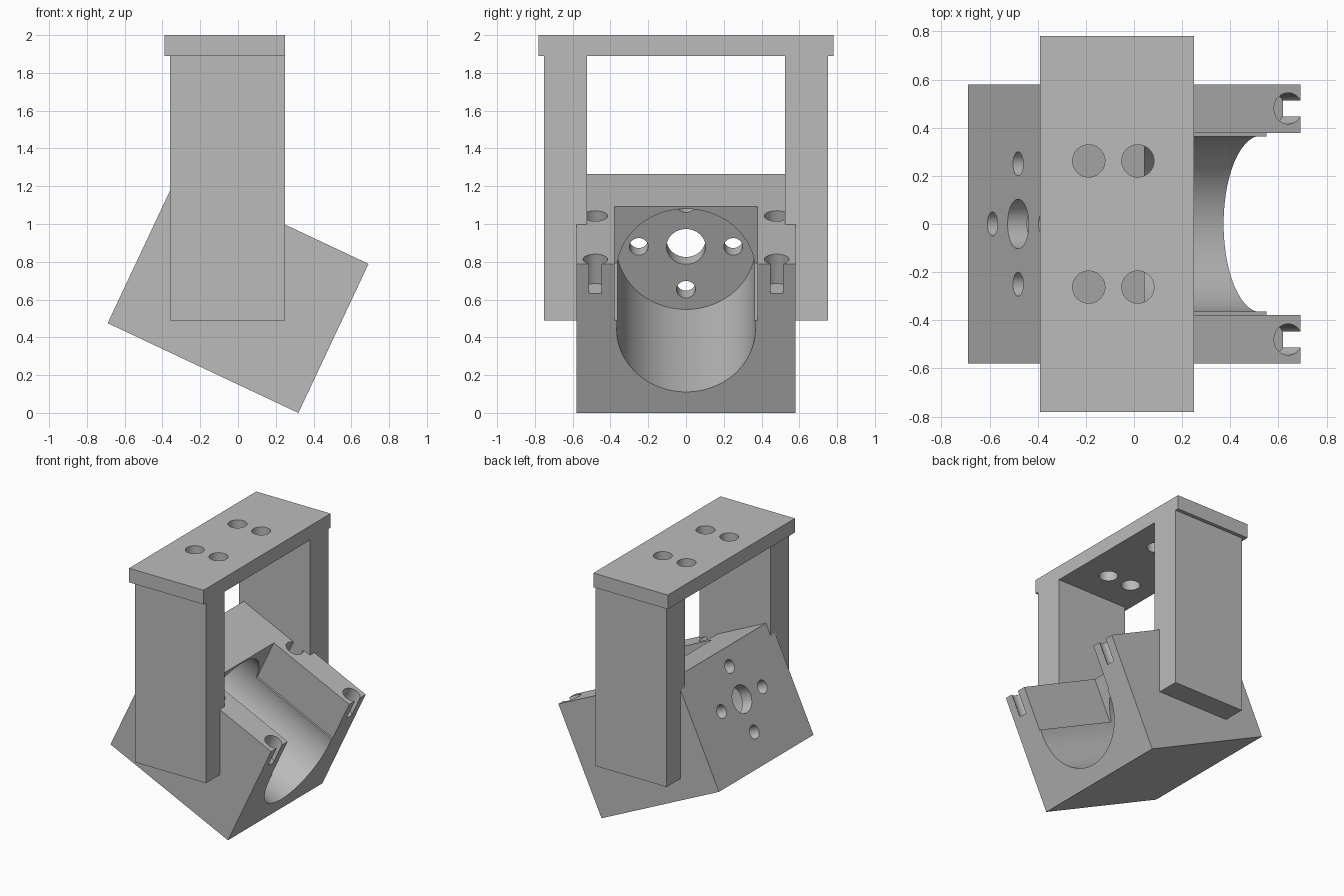
import bpy
from math import radians, cos, sin
from mathutils import Matrix

cube = bpy.data.objects.get("Cube")
if cube:
    bpy.data.objects.remove(cube, do_unlink=True)

grey = bpy.data.materials.new("plain grey")
grey.use_nodes = True
COLOUR = (0.5, 0.5, 0.5, 1)
grey.diffuse_color = COLOUR
grey.node_tree.nodes["Principled BSDF"].inputs["Base Color"].default_value = COLOUR


def box(name, low, high):
    mid = [(a + b) / 2 for a, b in zip(low, high)]
    bpy.ops.mesh.primitive_cube_add(size=1, location=mid)
    ob = bpy.context.object
    ob.name = name
    ob.scale = [b - a for a, b in zip(low, high)]
    bpy.ops.object.transform_apply(location=True, rotation=True, scale=True)
    ob.data.materials.append(grey)
    return ob


def rod(radius, start, length, axis="Z", sides=48):
    """Round cutter running from start along +X or +Z."""
    bpy.ops.mesh.primitive_cylinder_add(radius=radius, depth=length, vertices=sides)
    ob = bpy.context.object
    turn = Matrix.Rotation(radians(90), 4, "Y") if axis == "X" else Matrix()
    ob.data.transform(Matrix.Translation(start) @ turn @ Matrix.Translation((0, 0, length / 2)))
    ob.data.materials.append(grey)
    return ob


def cut(target, cutters):
    for c in cutters:
        c.hide_render = True
        mod = target.modifiers.new("cut", "BOOLEAN")
        mod.operation = "DIFFERENCE"
        mod.solver = "EXACT"
        mod.object = c
        bpy.context.view_layer.objects.active = target
        bpy.ops.object.modifier_apply(modifier=mod.name)
        bpy.data.objects.remove(c, do_unlink=True)


def smooth(ob):
    bpy.ops.object.select_all(action="DESELECT")
    ob.select_set(True)
    bpy.context.view_layer.objects.active = ob
    bpy.ops.object.shade_smooth_by_angle(angle=radians(30))


# Tilted holder, built upright with its rear lower edge at the origin
LENGTH, HEIGHT, AXIS = 1.116, 0.872, 0.49
holder = box("motor_holder", (0, -0.58, 0), (LENGTH, 0.58, HEIGHT))
cutters = [
    rod(0.367, (0.09, 0, AXIS), 1.3, "X", 96),              # main bore
    box("slot", (0.4, -0.378, 0.54), (1.4, 0.378, 1.1)),    # open top
    rod(0.103, (-0.1, 0, AXIS), 0.3, "X"),                  # shaft hole
]
# Ring of bolt holes through the rear wall
for dy, dz in ((1, 0), (-1, 0), (0, 1), (0, -1)):
    cutters.append(rod(0.05, (-0.1, 0.25 * dy, AXIS + 0.25 * dz), 0.3, "X", 32))
# Blind screw holes in the arms; the front ones break through the end face
for u in (0.52, 1.06):
    for side in (-1, 1):
        cutters.append(rod(0.065, (u, 0.48 * side, 0.7), 0.3))
cut(holder, cutters)
holder.data.transform(Matrix.Translation((-0.69, 0, 0.475))
                      @ Matrix.Rotation(radians(25.2), 4, "Y"))
smooth(holder)

# Legs of the bracket
for name, side in (("back_leg", 1), ("front_leg", -1)):
    ys = sorted((0.525 * side, 0.752 * side))
    box(name, (-0.36, ys[0], 0.49), (0.25, ys[1], 1.89))

# Top plate with four mounting holes
plate = box("top_plate", (-0.39, -0.78, 1.89), (0.25, 0.78, 2))
cut(plate, [rod(0.067, (x, y, 1.8), 0.3)
            for x in (-0.188, 0.016) for y in (-0.262, 0.262)])
smooth(plate)
